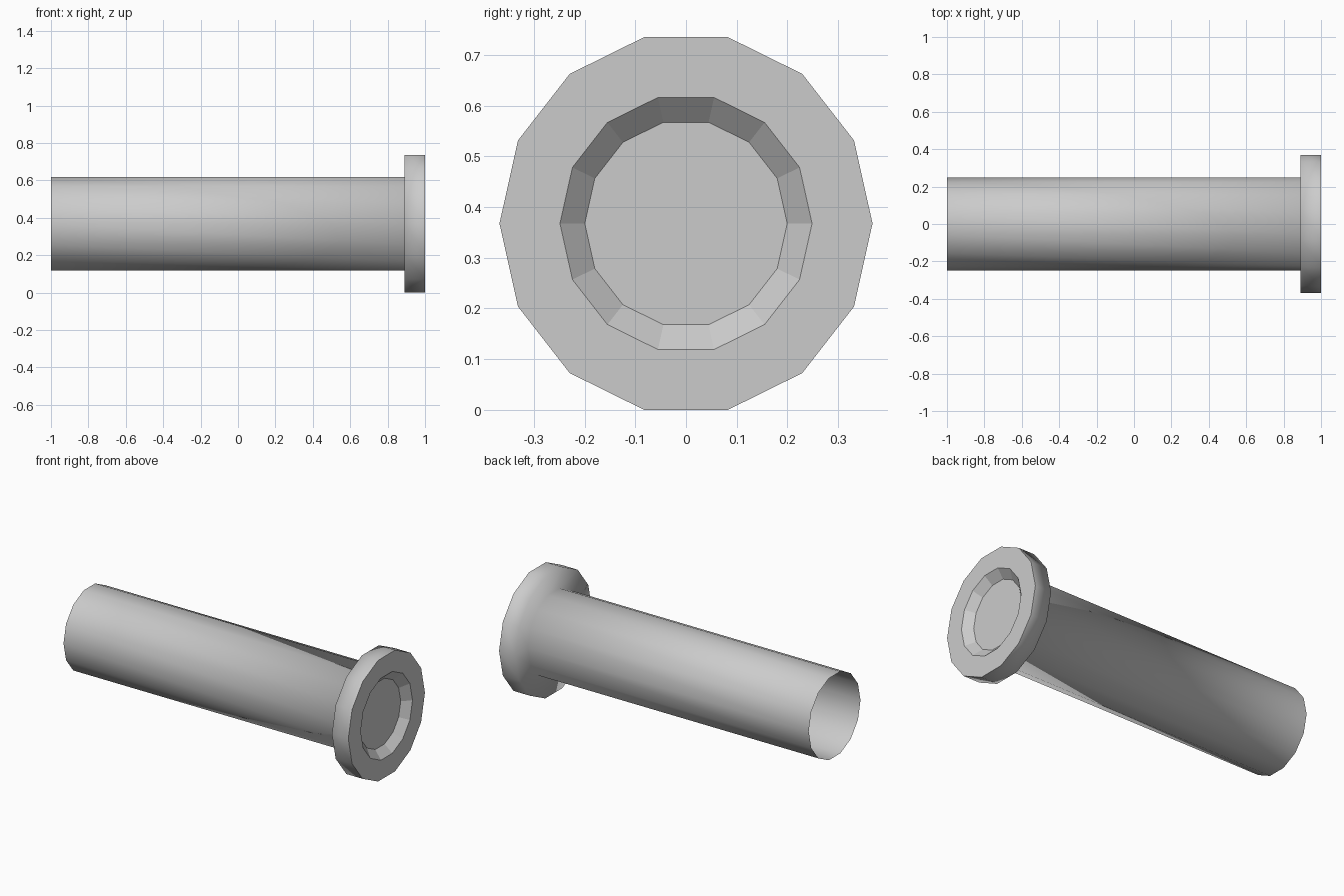
import bpy, bmesh
from math import cos, sin, pi

if "Cube" in bpy.data.objects:
    bpy.data.objects.remove(bpy.data.objects["Cube"])

SIDES = 14
CENTRE_Z = 0.3675
Z_STRETCH = 1 / cos(pi / SIDES)  # equal width and height despite flat top


def revolve(name, profile, smooth, cap=False):
    """Sweep (x, radius) profile points around the x axis."""
    bm = bmesh.new()
    rings = []
    for x, r in profile:
        rings.append([bm.verts.new((x, r * cos(2 * pi * k / SIDES),
                                    CENTRE_Z + r * Z_STRETCH * sin(2 * pi * k / SIDES)))
                      for k in range(SIDES)])
    for a, b in zip(rings, rings[1:]):
        for k in range(SIDES):
            n = (k + 1) % SIDES
            bm.faces.new((a[k], a[n], b[n], b[k]))
    if cap:
        bm.faces.new(rings[-1])
    for f in bm.faces:
        f.smooth = smooth
    mesh = bpy.data.meshes.new(name)
    bm.to_mesh(mesh)
    bm.free()
    obj = bpy.data.objects.new(name, mesh)
    bpy.context.collection.objects.link(obj)
    return obj


# Open-ended tube running into the flange back and rim, softly shaded
revolve("tube_and_flange",
        [(-1, 0.249), (0.89, 0.249), (0.89, 0.3685), (1, 0.3685)], True)

# Flat front face with a bevelled recess and floor
revolve("flange_front_recess",
        [(1, 0.3685), (1, 0.249), (0.955, 0.2)], False, cap=True)
